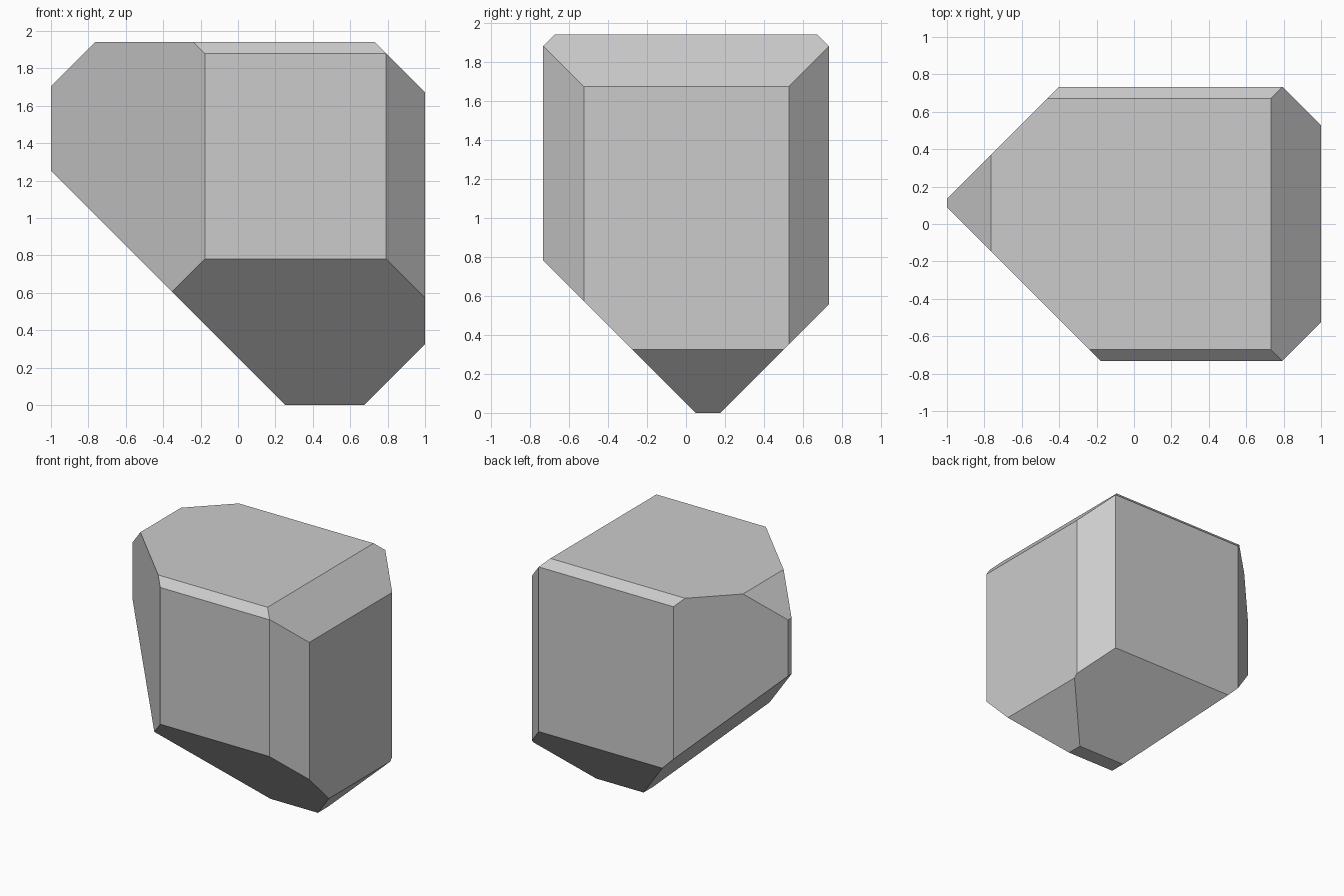
import bpy
import bmesh
from mathutils import Vector

if "Cube" in bpy.data.objects:
    bpy.data.objects.remove(bpy.data.objects["Cube"])

# Half extents of the block and its height
X, Y, H = 1.0, 0.733, 1.94

# 45-degree chamfer planes: outward direction and the limit of direction . point
CHAMFERS = [
    ((1, 1, 0), 1.527), ((-1, -1, 0), 0.91),
    ((1, -1, 0), 1.524), ((-1, 1, 0), 1.135),
    ((1, 0, 1), 2.673), ((-1, 0, -1), -0.254),
    ((1, 0, -1), 0.675), ((-1, 0, 1), 2.705),
    ((0, 1, 1), 2.612), ((0, -1, -1), -0.049),
    ((0, 1, -1), 0.175), ((0, -1, 1), 2.612),
]


def chamfer(bm, direction, limit):
    """Cut away everything beyond the plane and cap the opening."""
    n = Vector(direction)
    cut = bmesh.ops.bisect_plane(
        bm, geom=bm.verts[:] + bm.edges[:] + bm.faces[:], dist=1e-5,
        plane_co=n * limit / n.length_squared, plane_no=n, clear_outer=True)
    edges = [e for e in cut["geom_cut"] if isinstance(e, bmesh.types.BMEdge)]
    bmesh.ops.contextual_create(bm, geom=edges)


# Plain block standing on the ground
bm = bmesh.new()
bmesh.ops.create_cube(bm, size=1)
for v in bm.verts:
    v.co = (v.co.x * 2 * X, v.co.y * 2 * Y, (v.co.z + 0.5) * H)

# Faceted cuts along all twelve edges
for direction, limit in CHAMFERS:
    chamfer(bm, direction, limit)

bmesh.ops.recalc_face_normals(bm, faces=bm.faces[:])
mesh = bpy.data.meshes.new("faceted_rock")
bm.to_mesh(mesh)
bm.free()
rock = bpy.data.objects.new("faceted_rock", mesh)
bpy.context.collection.objects.link(rock)
